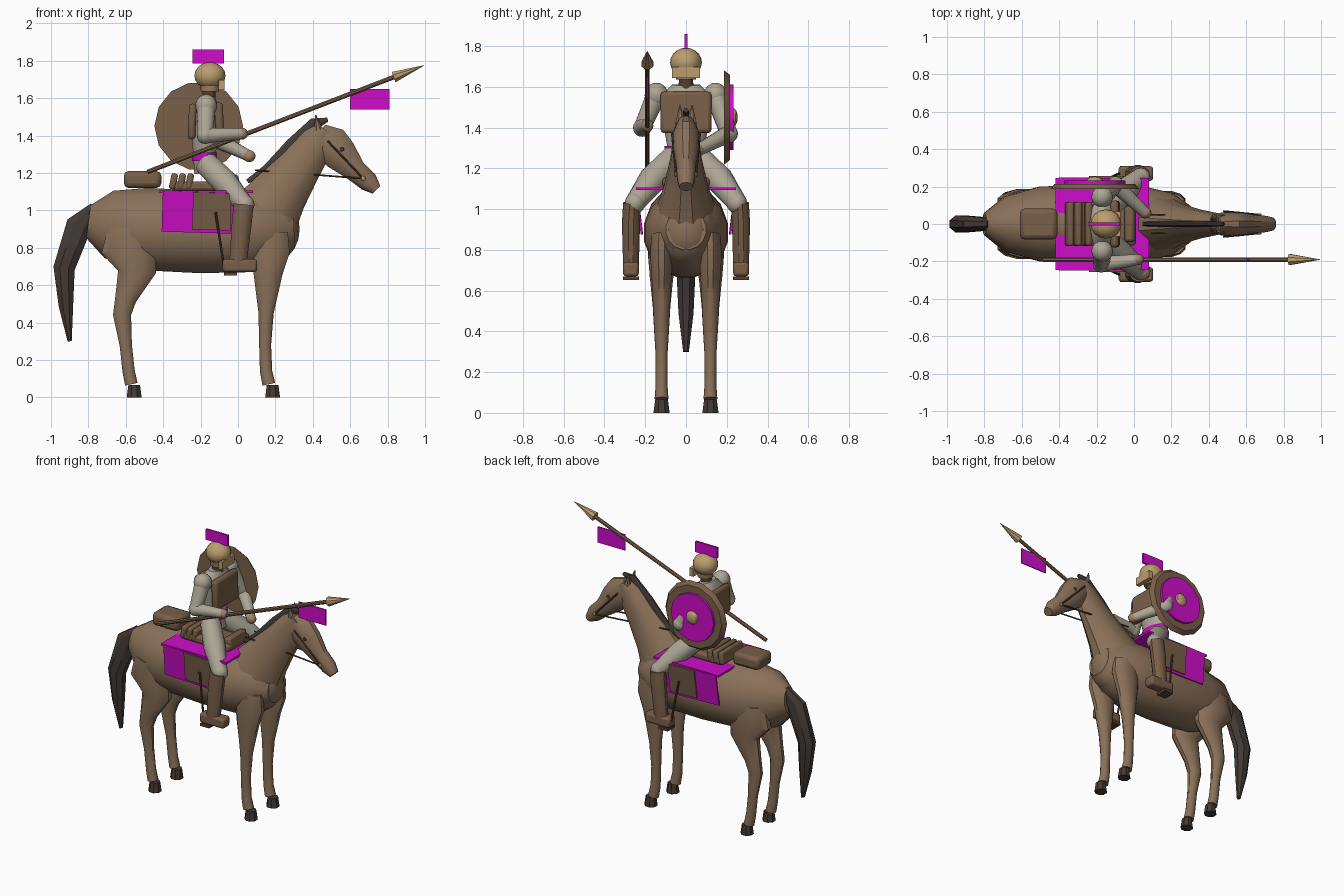
import bpy, bmesh, math
from mathutils import Vector, Matrix

old = bpy.data.objects.get("Cube")
if old:
    bpy.data.objects.remove(old)


def material(name, r, g, b):
    m = bpy.data.materials.new(name)
    m.use_nodes = True
    m.diffuse_color = (r, g, b, 1)
    m.node_tree.nodes["Principled BSDF"].inputs["Base Color"].default_value = (r, g, b, 1)
    return m


COAT = material("horse coat", .255, .165, .1)
DARK = material("dark hair", .055, .042, .036)
LEATHER = material("leather", .19, .115, .065)
STRAP = material("strap brown", .09, .05, .028)
GOLD = material("brass", .5, .34, .16)
LINEN = material("linen", .42, .38, .3)
CLOTH = material("magenta cloth", .62, .004, .58)
SKIN = material("skin", .36, .22, .13)
made = []


def finish(name, bm, mat, bevel=0):
    bmesh.ops.recalc_face_normals(bm, faces=bm.faces)
    mesh = bpy.data.meshes.new(name)
    bm.to_mesh(mesh)
    bm.free()
    ob = bpy.data.objects.new(name, mesh)
    bpy.context.collection.objects.link(ob)
    mesh.materials.append(mat)
    if bevel:
        mod = ob.modifiers.new("bevel", "BEVEL")
        mod.width, mod.segments = bevel, 2
    made.append(ob)
    return ob


def loft(name, rings, mat, sides=12):
    """Skin elliptical rings (x, y, z, half depth, half width) along a path."""
    bm = bmesh.new()
    pts = [Vector(r[:3]) for r in rings]
    loops = []
    for i, r in enumerate(rings):
        t = (pts[min(i + 1, len(pts) - 1)] - pts[max(i - 1, 0)]).normalized()
        ref = Vector((0, 1, 0)) if abs(t.y) < .95 else Vector((1, 0, 0))
        side = (ref - t * ref.dot(t)).normalized()
        normal = side.cross(t)
        loops.append([bm.verts.new(pts[i] + normal * r[3] * math.cos(a) + side * r[4] * math.sin(a))
                      for a in (math.tau * (k + .5) / sides for k in range(sides))])
    for a, b in zip(loops, loops[1:]):
        for k in range(sides):
            j = (k + 1) % sides
            bm.faces.new((a[k], a[j], b[j], b[k]))
    bm.faces.new(loops[0])
    bm.faces.new(loops[-1])
    return finish(name, bm, mat)


def rod(name, p, q, r, mat, r2=None, sides=8):
    r2 = r if r2 is None else r2
    return loft(name, [(*p, r, r), (*q, r2, r2)], mat, sides)


def box(name, loc, size, mat, rot=(0, 0, 0), bevel=0):
    bm = bmesh.new()
    bmesh.ops.create_cube(bm, size=1, matrix=Matrix.Diagonal((*size, 1)))
    ob = finish(name, bm, mat, bevel)
    ob.location, ob.rotation_euler = loc, rot
    return ob


def ball(name, loc, radii, mat, seg=16):
    bm = bmesh.new()
    bmesh.ops.create_uvsphere(bm, u_segments=seg, v_segments=seg // 2 + 2, radius=1,
                              matrix=Matrix.Translation(loc) @ Matrix.Diagonal((*radii, 1)))
    return finish(name, bm, mat)


# Horse trunk, neck, head
loft("horse_body", [(-.8, 0, .94, .09, .06), (-.69, 0, .925, .185, .15), (-.5, 0, .9, .225, .205),
                    (-.2, 0, .885, .225, .21), (.05, 0, .885, .22, .205), (.2, 0, .895, .185, .17),
                    (.3, 0, .9, .1, .1)], COAT, 16)
ball("horse_chest", (.18, 0, .9), (.15, .15, .18), COAT)
loft("horse_neck", [(.15, 0, .98, .19, .15), (.23, 0, 1.1, .155, .11), (.33, 0, 1.23, .12, .08),
                    (.43, 0, 1.37, .095, .06), (.47, 0, 1.43, .06, .05)], COAT)
loft("horse_head", [(.43, 0, 1.42, .055, .045), (.49, 0, 1.36, .105, .065), (.55, 0, 1.295, .095, .065),
                    (.63, 0, 1.21, .062, .05), (.7, 0, 1.15, .055, .045), (.74, 0, 1.11, .03, .035)], COAT)
loft("mane", [(.05, 0, 1.155, .012, .012), (.16, 0, 1.215, .035, .017), (.29, 0, 1.35, .04, .017),
              (.41, 0, 1.465, .035, .016), (.48, 0, 1.485, .012, .012)], DARK, 8)
loft("tail", [(-.76, 0, 1.01, .04, .03), (-.85, 0, .92, .075, .043), (-.93, 0, .69, .062, .05),
              (-.92, 0, .49, .042, .04), (-.9, 0, .3, .012, .015)], DARK, 8)

for s, side in ((1, "left"), (-1, "right")):
    # Horse legs and hooves
    y = .12 * s
    loft(side + "_hind_leg", [(-.57, y, .9, .13, .06), (-.585, y, .79, .15, .07), (-.54, y, .67, .105, .06),
                              (-.6, y, .53, .06, .045), (-.62, y, .44, .05, .04), (-.6, y, .28, .034, .03),
                              (-.585, y, .14, .034, .03), (-.57, y, .07, .035, .035)], COAT)
    loft(side + "_front_leg", [(.17, y, .88, .1, .05), (.175, y, .78, .105, .058), (.16, y, .66, .08, .05),
                               (.15, y, .45, .042, .04), (.145, y, .28, .033, .03),
                               (.15, y, .14, .034, .03), (.165, y, .07, .036, .035)], COAT)
    for x, part in ((-.555, "hind"), (.185, "front")):
        rod(f"{side}_{part}_hoof", (x, y, 0), (x, y, .065), .043, DARK, .034)

    # Ears, eyes, bridle and reins
    rod(side + "_ear", (.43, .028 * s, 1.43), (.415, .03 * s, 1.51), .024, COAT, .003)
    ball(side + "_eye", (.555, .06 * s, 1.325), (.013, .008, .013), DARK, 8)
    rod(side + "_rein", (.67, .05 * s, 1.17), (.09, .05 * s, 1.215), .005, STRAP)
    rod(side + "_cheek_strap", (.48, .068 * s, 1.37), (.66, .05 * s, 1.18), .006, STRAP)
    ball(side + "_bit", (.67, .05 * s, 1.17), (.013, .007, .013), GOLD, 8)

    # Saddle cloth drop, flap, stirrup
    tilt = (-.12 * s, .03, 0)
    box(side + "_cloth_drop", (-.2, .23 * s, .99), (.41, .01, .22), CLOTH, tilt)
    box(side + "_saddle_flap", (-.14, .238 * s, .995), (.205, .012, .2), LEATHER, tilt)
    rod(side + "_stirrup_strap", (-.12, .25 * s, .99), (-.075, .272 * s, .7), .007, STRAP)
    box(side + "_stirrup", (-.04, .27 * s, .66), (.07, .08, .018), STRAP)

    # Rider leg and boot
    loft(side + "_thigh", [(-.17, .06 * s, 1.25, .065, .065), (-.07, .16 * s, 1.15, .07, .07),
                           (.035, .25 * s, 1.03, .05, .05)], LINEN)
    ball(side + "_knee", (.035, .25 * s, 1.03), (.053, .05, .053), LINEN)
    loft(side + "_boot", [(.03, .265 * s, 1.03, .055, .045), (.02, .27 * s, .93, .055, .046),
                          (0, .27 * s, .72, .048, .04)], LEATHER)
    box(side + "_foot", (.01, .27 * s, .705), (.185, .078, .07), LEATHER, bevel=.015)

    # Rider arms
    shoulder = (-.17, .145 * s, 1.56)
    elbow, hand = ((-.1, .21, 1.37), (.06, .06, 1.29)) if s > 0 else ((-.175, -.215, 1.4), (.02, -.19, 1.41))
    ball(side + "_shoulder", shoulder, (.058, .058, .06), LINEN)
    rod(side + "_upper_arm", shoulder, elbow, .052, LINEN, .042, 12)
    ball(side + "_elbow", elbow, (.045, .045, .045), LINEN)
    rod(side + "_forearm", elbow, hand, .043, LINEN, .03, 12)
    ball(side + "_hand", hand, (.034, .03, .032), SKIN, 12)

# Saddle and bedroll
box("saddle_cloth", (-.17, 0, 1.1), (.5, .49, .014), CLOTH)
box("saddle_seat", (-.17, 0, 1.13), (.36, .23, .05), LEATHER, bevel=.015)
for i in range(3):
    box(f"cantle_ridge_{i + 1}", (-.345 + i * .043, 0, 1.155), (.036, .235, .085), LEATHER, (0, .2, 0), .012)
box("pommel", (-.02, 0, 1.15), (.055, .19, .08), LEATHER, (0, -.2, 0), .015)
box("bedroll", (-.51, 0, 1.165), (.2, .165, .09), LEATHER, bevel=.025)

# Rider torso, armour, belt
loft("torso", [(-.17, 0, 1.2, .065, .08), (-.18, 0, 1.29, .06, .09), (-.175, 0, 1.42, .075, .115),
               (-.17, 0, 1.55, .075, .13), (-.165, 0, 1.61, .04, .07)], LINEN, 16)
box("breastplate", (-.1, 0, 1.475), (.045, .25, .205), LEATHER, (0, -.04, 0), .018)
box("backplate", (-.245, 0, 1.475), (.04, .235, .19), LEATHER, (0, .04, 0), .016)
loft("belt", [(-.18, 0, 1.265, .068, .108), (-.18, 0, 1.31, .068, .108)], CLOTH, 16)

# Head, helmet, crest
rod("neck", (-.155, 0, 1.56), (-.155, 0, 1.66), .038, STRAP, .036, 12)
loft("face", [(-.15, 0, 1.635, .05, .05), (-.15, 0, 1.72, .062, .06)], SKIN)
ball("helmet", (-.15, 0, 1.72), (.083, .078, .072), GOLD)
box("helmet_cheek_guard", (-.088, 0, 1.67), (.03, .135, .055), GOLD)
box("crest", (-.16, 0, 1.822), (.168, .014, .074), CLOTH)

# Round shield on the left arm
def disc(name, y1, y2, r1, r2, mat, sides=14):
    return loft(name, [(-.21, y1, 1.45, r1, r1), (-.21, y2, 1.45, r2, r2)], mat, sides)


disc("shield", .187, .215, .237, .215, LEATHER)
disc("shield_field", .214, .232, .165, .165, CLOTH)
ball("shield_boss", (-.21, .232, 1.45), (.045, .022, .045), GOLD, 12)

# Lance and pennant
a, b = Vector((-.485, -.19, 1.205)), Vector((.995, -.19, 1.775))
rod("lance_shaft", a, a.lerp(b, .91), .013, LEATHER)
rod("lance_tip", a.lerp(b, .89), b, .032, GOLD, .001)
box("pennant", (.705, -.19, 1.595), (.21, .008, .11), CLOTH)

# Smooth shading with crisp edges
bpy.ops.object.select_all(action="DESELECT")
for ob in made:
    ob.select_set(True)
bpy.context.view_layer.objects.active = made[0]
bpy.ops.object.shade_smooth_by_angle(angle=math.radians(32))
